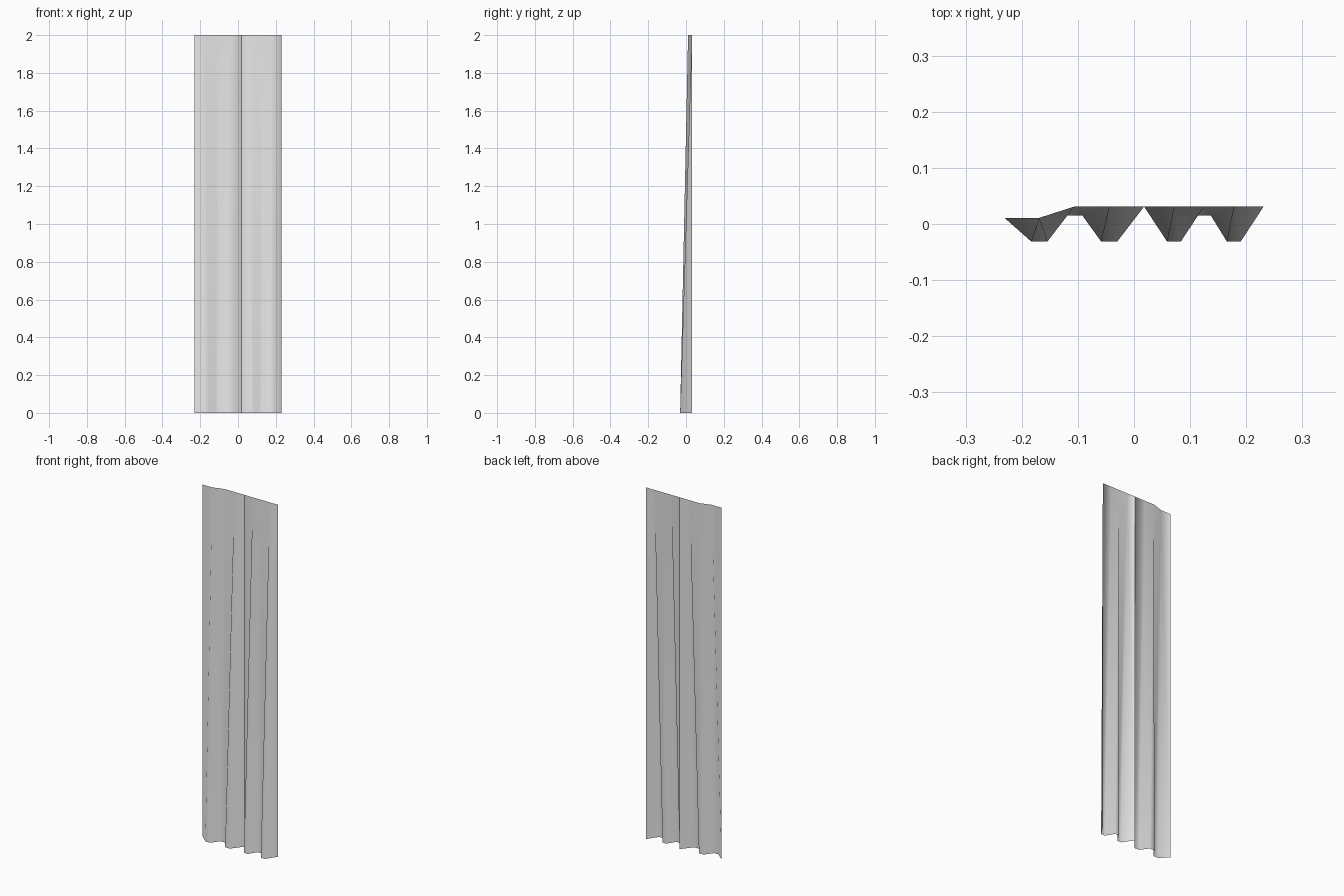
import bpy

cube = bpy.data.objects.get("Cube")
if cube:
    bpy.data.objects.remove(cube, do_unlink=True)

HEIGHT = 2.0
BACK, VALLEY, FRONT = 0.031, 0.015, -0.031

# Plain grey cloth
cloth = bpy.data.materials.new("grey cloth")
cloth.use_nodes = True
grey = (0.8, 0.8, 0.8, 1)
cloth.diffuse_color = grey
cloth.node_tree.nodes["Principled BSDF"].inputs["Base Color"].default_value = grey


def curtain_panel(name, x0, x1, top_depths):
    """Straight top edge falling into flattened folds along the hem."""
    step = (x1 - x0) / 4
    half = step * 0.235
    top = [(x0 + step * i, y, HEIGHT) for i, y in enumerate(top_depths)]
    hem = [(x0, top_depths[0], 0)]
    for i, y in enumerate((FRONT, VALLEY, FRONT), 1):
        hem += [(x0 + step * i - half, y, 0), (x0 + step * i + half, y, 0)]
    hem.append((x1, top_depths[-1], 0))
    n = len(top)
    faces = []
    for i in range(n - 1):
        left = n + 2 * i
        faces.append((left, left + 1, i + 1, i))          # slanted side of a fold
        if i < n - 2:
            faces.append((left + 1, left + 2, i + 1))     # flat face of a fold
    mesh = bpy.data.meshes.new(name)
    mesh.from_pydata(top + hem, [], faces)
    mesh.materials.append(cloth)
    mesh.shade_smooth()
    panel = bpy.data.objects.new(name, mesh)
    bpy.context.collection.objects.link(panel)


# Two cloth panels meeting at a seam
curtain_panel("right_curtain_panel", -0.231, 0.018, (0.011, 0.011, BACK, BACK, BACK))
curtain_panel("left_curtain_panel", 0.018, 0.231, (BACK,) * 5)
